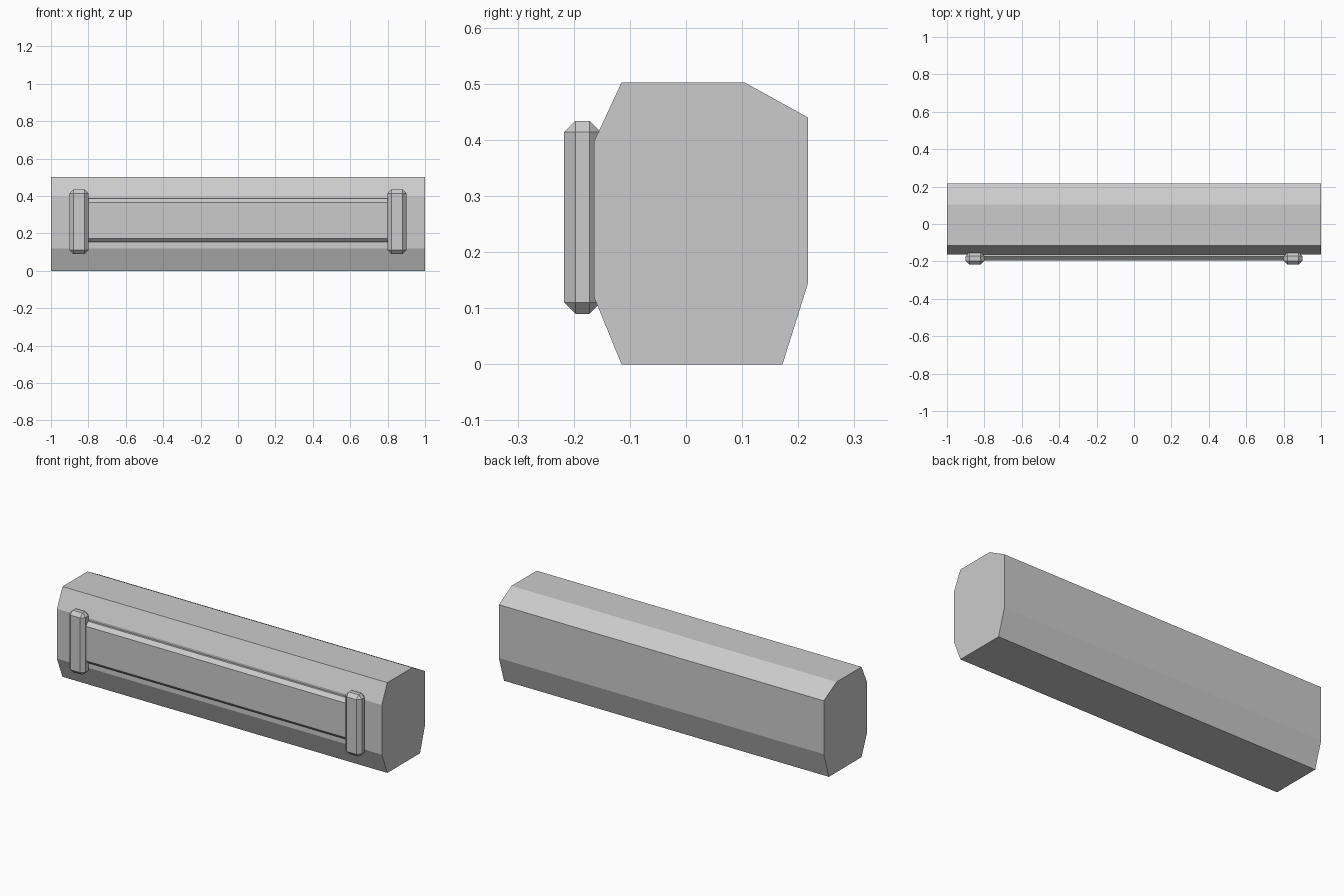
import bpy
import bmesh

if "Cube" in bpy.data.objects:
    bpy.data.objects.remove(bpy.data.objects["Cube"])

grey = bpy.data.materials.new("light_grey")
grey.diffuse_color = (0.6, 0.6, 0.6, 1)
grey.use_nodes = True
grey.node_tree.nodes["Principled BSDF"].inputs["Base Color"].default_value = grey.diffuse_color


def finish(bm, name):
    bmesh.ops.recalc_face_normals(bm, faces=bm.faces)
    mesh = bpy.data.meshes.new(name)
    bm.to_mesh(mesh)
    bm.free()
    mesh.materials.append(grey)
    obj = bpy.data.objects.new(name, mesh)
    bpy.context.collection.objects.link(obj)
    return obj


def chamfered_box(name, low, high, chamfer):
    """Box between two corners with single-segment bevelled edges."""
    bm = bmesh.new()
    bmesh.ops.create_cube(bm, size=1)
    for v in bm.verts:
        v.co = [low[i] if v.co[i] < 0 else high[i] for i in range(3)]
    bmesh.ops.bevel(bm, geom=bm.edges[:], offset=chamfer, segments=1,
                    affect='EDGES')
    return finish(bm, name)


# Main beam: faceted (y, z) profile extruded along x
profile = [(-0.115, 0), (0.172, 0), (0.217, 0.143), (0.217, 0.44),
           (0.105, 0.502), (-0.115, 0.502), (-0.164, 0.397), (-0.164, 0.12)]
bm = bmesh.new()
face = bm.faces.new([bm.verts.new((-1, y, z)) for y, z in profile])
ext = bmesh.ops.extrude_face_region(bm, geom=[face], use_keep_orig=True)
for v in ext["geom"]:
    if isinstance(v, bmesh.types.BMVert):
        v.co.x = 1
finish(bm, "beam")

# Front panel, its ends held inside the two brackets
chamfered_box("front_panel", (-0.84, -0.195, 0.153), (0.84, -0.12, 0.385), 0.02)

# Upright brackets at both ends of the panel
for side, x in (("left", -0.85), ("right", 0.85)):
    chamfered_box(side + "_bracket", (x - 0.05, -0.217, 0.09),
                  (x + 0.05, -0.152, 0.434), 0.02)
